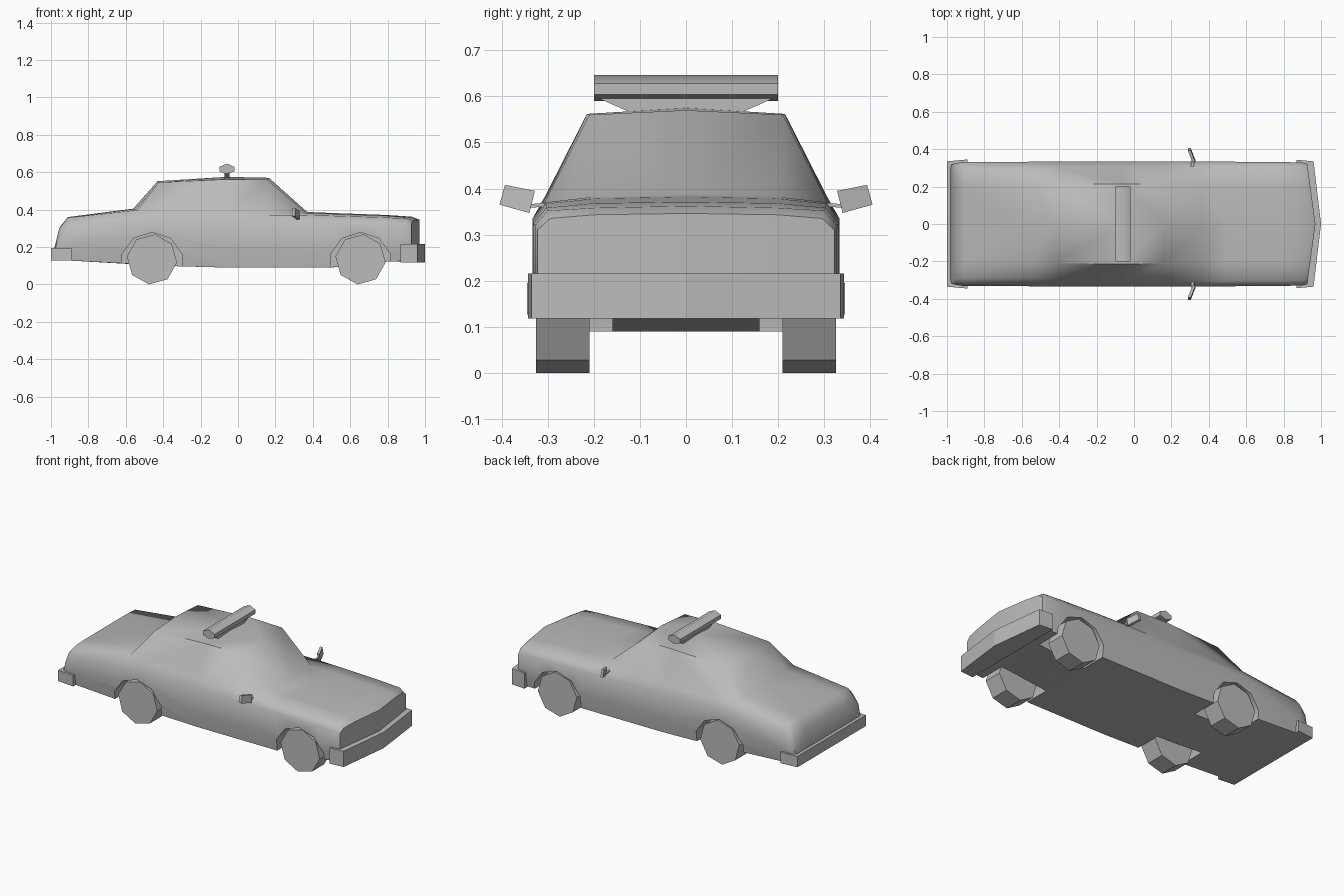
import bpy, bmesh, math

if "Cube" in bpy.data.objects:
    bpy.data.objects.remove(bpy.data.objects["Cube"], do_unlink=True)

grey = bpy.data.materials.new("plain grey")
grey.use_nodes = True
grey.diffuse_color = (0.5, 0.5, 0.5, 1)
grey.node_tree.nodes["Principled BSDF"].inputs["Base Color"].default_value = (0.5, 0.5, 0.5, 1)


def activate(ob):
    bpy.ops.object.select_all(action='DESELECT')
    ob.select_set(True)
    bpy.context.view_layer.objects.active = ob


def finish(name, bm, smooth=None):
    bmesh.ops.recalc_face_normals(bm, faces=bm.faces)
    mesh = bpy.data.meshes.new(name)
    bm.to_mesh(mesh)
    bm.free()
    ob = bpy.data.objects.new(name, mesh)
    bpy.context.collection.objects.link(ob)
    mesh.materials.append(grey)
    if smooth:
        activate(ob)
        bpy.ops.object.shade_smooth_by_angle(angle=math.radians(smooth))
    return ob


def prism(name, start, end, smooth=None):
    """Join two matching outlines into a closed solid."""
    bm = bmesh.new()
    a = [bm.verts.new(p) for p in start]
    b = [bm.verts.new(p) for p in end]
    n = len(a)
    bm.faces.new(a)
    bm.faces.new(b[::-1])
    for i in range(n):
        bm.faces.new((a[i], b[i], b[(i + 1) % n], a[(i + 1) % n]))
    return finish(name, bm, smooth)


def disc(cx, cz, r, n, turn, y):
    return [(cx + r * math.cos(turn + math.tau * i / n), y,
             cz + r * math.sin(turn + math.tau * i / n)) for i in range(n)]


# Body shell: x, centre bow, half width, floor, belt, shoulder y/z, top y/z, crown
stations = [
    (-.98, 0, .315, .135, .18, .295, .20, .20, .203, .203),
    (-.955, 0, .325, .133, .26, .295, .30, .20, .303, .303),
    (-.91, 0, .331, .128, .31, .29, .356, .20, .36, .36),
    (-.53, -.03, .333, .108, .335, .29, .398, .20, .405, .405),
    (-.42, -.01, .333, .10, .335, .305, .385, .21, .545, .552),
    (-.06, 0, .333, .09, .335, .307, .373, .215, .562, .575),
    (.15, .015, .333, .09, .335, .307, .37, .21, .56, .57),
    (.36, .01, .333, .09, .33, .305, .37, .20, .382, .387),
    (.49, .01, .333, .09, .33, .305, .367, .20, .378, .382),
    (.78, .02, .332, .122, .325, .303, .358, .20, .368, .371),
    (.90, .03, .328, .125, .32, .30, .352, .20, .358, .362),
    (.925, .045, .322, .125, .31, .295, .335, .20, .343, .346),
]
bm = bmesh.new()
rings = []
for x, bow, w, floor, belt, sy, sz, ty, tz, crown in stations:
    section = [(0, floor), (w - .012, floor), (w, floor + .4 * (belt - floor)),
               (w, belt), (sy, sz), (ty, tz), (0, crown)]
    rings.append([bm.verts.new((x + bow * (1 - y / .333), y, z)) for y, z in section])
for a, b in zip(rings, rings[1:]):
    for i in range(len(a) - 1):
        bm.faces.new((a[i], a[i + 1], b[i + 1], b[i]))
bm.faces.new(rings[0])
bm.faces.new(rings[-1])
# Other half, welded along the centre
geom = bm.verts[:] + bm.edges[:] + bm.faces[:]
bmesh.ops.mirror(bm, geom=geom, axis='Y', merge_dist=.0001)
body = finish("body_shell", bm)

# Wheels and wheel arches
for end, cx in (("rear", -.46), ("front", .655)):
    for side, s in (("left", 1), ("right", -1)):
        cutter = prism("arch_cutter", disc(cx, .11, .168, 10, math.pi / 10, s * .16),
                       disc(cx, .11, .168, 10, math.pi / 10, s * .45))
        cutter.hide_render = True
        activate(body)
        mod = body.modifiers.new("arch", 'BOOLEAN')
        mod.operation = 'DIFFERENCE'
        mod.solver = 'EXACT'
        mod.object = cutter
        bpy.ops.object.modifier_apply(modifier=mod.name)
        bpy.data.objects.remove(cutter, do_unlink=True)
        turn = math.radians(-97)
        prism(f"{end}_{side}_wheel", disc(cx, .134, .135, 8, turn, s * .21),
              disc(cx, .134, .135, 8, turn, s * .326))
activate(body)
bpy.ops.object.shade_smooth_by_angle(angle=math.radians(50))

# Bumpers
for name, plan, z0, z1 in (
        ("front_bumper", [(.87, .343), (.96, .335), (1, 0), (.96, -.335), (.87, -.343)], .118, .216),
        ("rear_bumper", [(-.89, .345), (-1, .335), (-1, -.335), (-.89, -.345)], .127, .195)):
    prism(name, [(x, y, z0) for x, y in plan], [(x, y, z1) for x, y in plan])

# Roof light bar on its tapered mount
bar = [(-.10, .628), (-.06, .646), (-.02, .628), (-.02, .604), (-.06, .59), (-.10, .604)]
prism("light_bar", [(x, -.2, z) for x, z in bar], [(x, .2, z) for x, z in bar], 65)
foot = [(-.072, 1), (-.045, 1), (-.045, -1), (-.072, -1)]
prism("light_bar_mount", [(x, .12 * s, .565) for x, s in foot],
      [(x, .195 * s, .598) for x, s in foot])

# Door mirrors
for side, s in (("left", 1), ("right", -1)):
    head = [(.313, .328, .395), (.288, .393, .408), (.288, .405, .365), (.313, .34, .347)]
    prism(f"{side}_mirror", [(x, s * y, z) for x, y, z in head],
          [(x + .016, s * y, z) for x, y, z in head])
    arm = [(.306, .362), (.32, .362), (.32, .370), (.306, .370)]
    prism(f"{side}_mirror_arm", [(x, s * .295, z) for x, z in arm],
          [(x, s * .34, z - .004) for x, z in arm])
